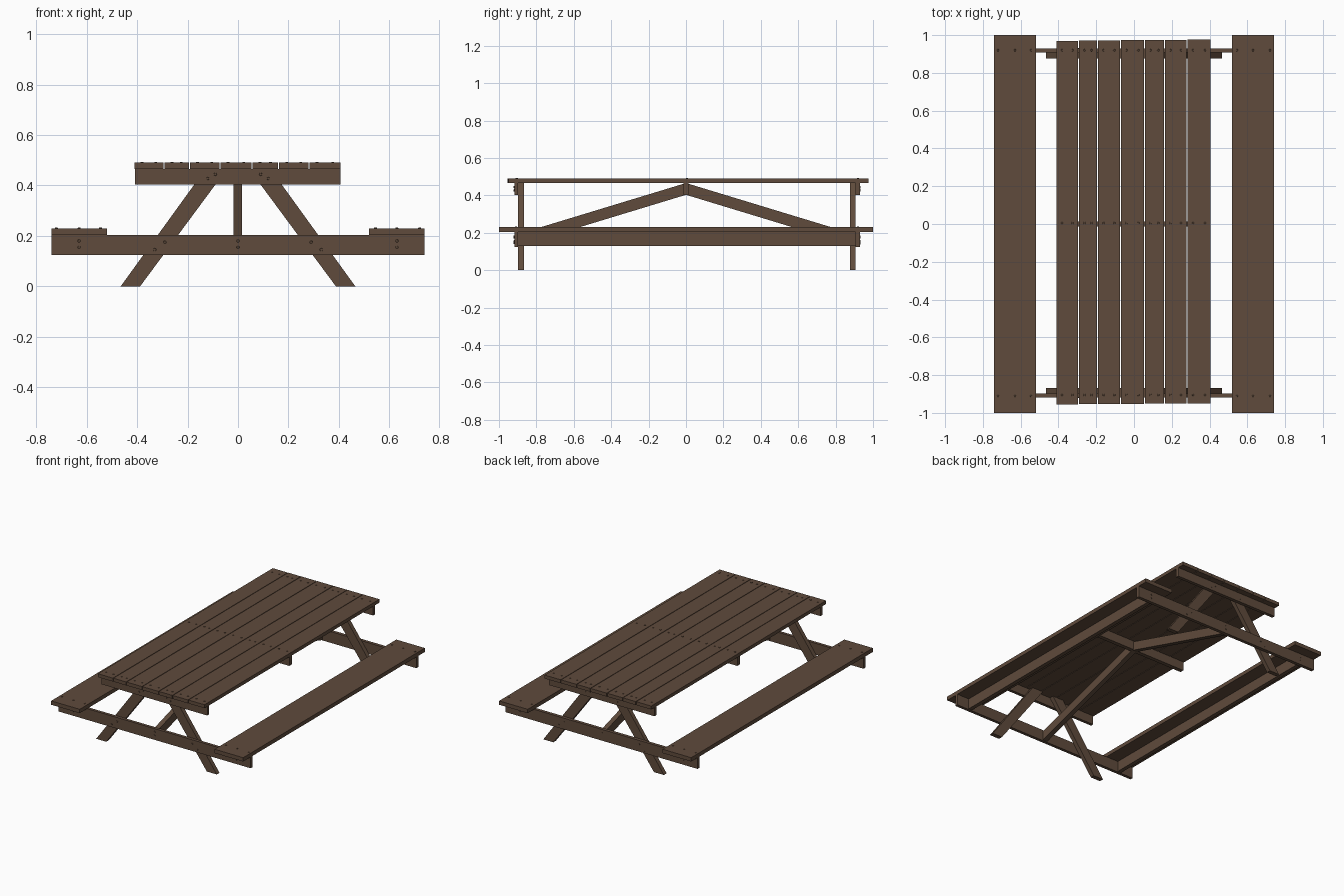
import bpy, bmesh
from mathutils import Matrix

if "Cube" in bpy.data.objects:
    bpy.data.objects.remove(bpy.data.objects["Cube"])

wood = bpy.data.materials.new("brown wood")
wood.diffuse_color = (0.115, 0.070, 0.045, 1)
wood.use_nodes = True
wood.node_tree.nodes["Principled BSDF"].inputs["Base Color"].default_value = wood.diffuse_color


def finish(name, bm):
    bmesh.ops.recalc_face_normals(bm, faces=bm.faces)
    me = bpy.data.meshes.new(name)
    bm.to_mesh(me)
    bm.free()
    me.materials.append(wood)
    ob = bpy.data.objects.new(name, me)
    bpy.context.collection.objects.link(ob)
    return ob


def prism(name, profile, axis, a, b):
    """Extrude a flat profile along 'x' (profile is y,z) or 'y' (profile is x,z)."""
    bm = bmesh.new()
    put = (lambda p, t: (t, p[0], p[1])) if axis == 'x' else (lambda p, t: (p[0], t, p[1]))
    lo = [bm.verts.new(put(p, a)) for p in profile]
    hi = [bm.verts.new(put(p, b)) for p in profile]
    n = len(profile)
    bm.faces.new(lo)
    bm.faces.new(hi[::-1])
    for i in range(n):
        j = (i + 1) % n
        bm.faces.new((lo[i], lo[j], hi[j], hi[i]))
    return finish(name, bm)


def box(name, x0, x1, y0, y1, z0, z1):
    return prism(name, [(x0, z0), (x1, z0), (x1, z1), (x0, z1)], 'y', y0, y1)


def screws(name, points, axis):
    """Low screw heads, all in one object."""
    bm = bmesh.new()
    for p in points:
        m = Matrix.Translation(p)
        if axis == 'y':
            m = m @ Matrix.Rotation(1.5708, 4, 'X')
        bmesh.ops.create_cone(bm, cap_ends=True, segments=8, radius1=0.007,
                              radius2=0.005, depth=0.006, matrix=m)
    return finish(name, bm)


# table top planks
edges = [-0.413, -0.294, -0.193, -0.072, 0.055, 0.161, 0.281, 0.408]
heads = []
for i in range(7):
    x0, x1 = edges[i] + 0.002, edges[i + 1] - 0.002
    box(f"top_plank_{i + 1}", x0, x1, -0.955 + 0.001 * i, 0.970 + 0.001 * i, 0.466, 0.490)
    for y in (-0.905, 0.005, 0.92):
        heads += [(x0 + 0.03, y, 0.490), (x1 - 0.03, y, 0.490)]
screws("top_screws", heads, 'z')

# seats with a stiffening rail below
for s, side in ((-1, "left"), (1, "right")):
    xs = sorted((s * 0.52, s * 0.74))
    box(f"{side}_seat", *xs, -1.0, 1.0, 0.203, 0.230)
    box(f"{side}_seat_rail", s * 0.63 - 0.014, s * 0.63 + 0.014, -0.897, 0.907, 0.130, 0.203)
    screws(f"{side}_seat_screws",
           [(s * x, y, 0.230) for x in (0.545, 0.63, 0.72) for y in (-0.91, 0.92)], 'z')

# end frames: leg planes inside, battens and seat supports outside
for name, inner, mid, outer in (("front", -0.867, -0.897, -0.918), ("back", 0.877, 0.907, 0.930)):
    ya, yb = sorted((mid, outer))
    box(f"{name}_seat_support", -0.74, 0.74, ya, yb, 0.125, 0.203)
    box(f"{name}_top_batten", -0.408, 0.406, ya, yb, 0.403, 0.466)
    la, lb = sorted((inner, mid))
    for s, side in ((-1, "left"), (1, "right")):
        leg = [(s * 0.465, 0.0), (s * 0.388, 0.0), (s * 0.043, 0.466), (s * 0.128, 0.466)]
        prism(f"{name}_{side}_leg", leg, 'y', la, lb)
    pts = [(0, 0.155), (0, 0.18)]
    for s in (-1, 1):
        pts += [(s * x, z) for x, z in ((0.63, 0.155), (0.63, 0.18), (0.29, 0.175),
                                        (0.33, 0.145), (0.12, 0.427), (0.09, 0.444))]
    screws(f"{name}_frame_screws", [(x, outer, z) for x, z in pts], 'y')

# middle batten and sloping braces
box("middle_batten", -0.405, 0.405, -0.014, 0.014, 0.403, 0.466)
for name, s, end in (("front", -1, 0.897), ("back", 1, 0.907)):
    drop = 0.304 * end
    prism(f"{name}_brace", [(0, 0.403), (s * end, 0.403 - drop), (s * end, 0.466 - drop),
                            (0, 0.466)], 'x', -0.018, 0.016)
